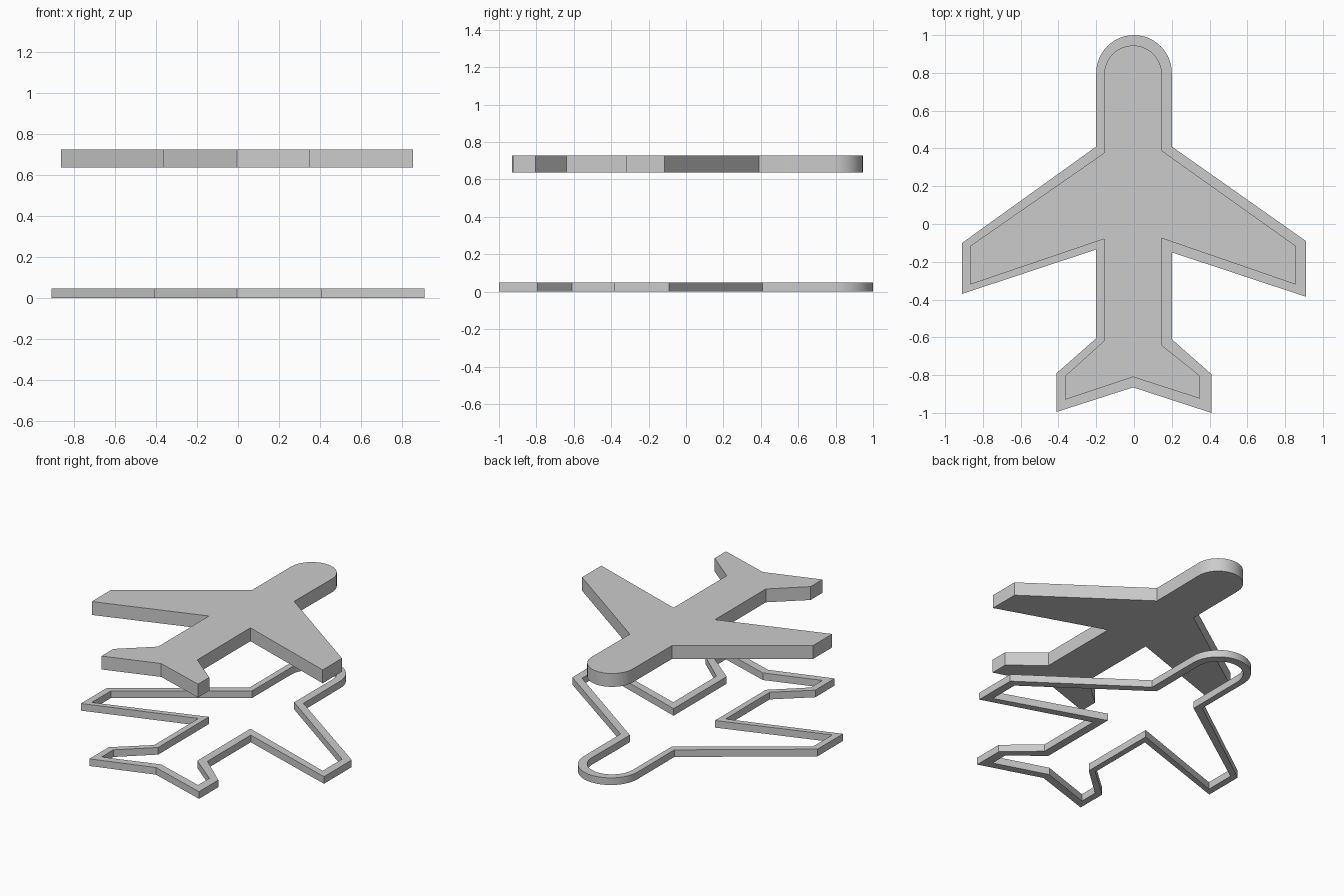
import bpy, bmesh
from math import sin, cos, pi

if "Cube" in bpy.data.objects:
    bpy.data.objects.remove(bpy.data.objects["Cube"])

STEPS = 24


def outline(corners, cx, cy, rx, ry):
    """Nose arc from right to left, then the corners down the left and up the right side."""
    arc = [(cx + rx * cos(pi * i / STEPS), cy + ry * sin(pi * i / STEPS)) for i in range(STEPS + 1)]
    return arc + corners


# Outer edge of the frame, corner by corner
outer = outline([
    (-.20, .41), (-.91, -.10), (-.91, -.37), (-.20, -.135), (-.20, -.605),
    (-.41, -.79), (-.41, -.995), (-.005, -.865), (.41, -1), (.41, -.795),
    (.20, -.61), (.20, -.15), (.91, -.385), (.91, -.09), (.20, .41), (.20, .54)],
    0, .8, .2, .2)

# Inner edge of the frame, also the silhouette of the plate
inner = outline([
    (-.16, .375), (-.865, -.115), (-.865, -.32), (-.16, -.08), (-.16, -.62),
    (-.365, -.805), (-.365, -.93), (-.005, -.81), (.35, -.925), (.35, -.805),
    (.145, -.64), (.145, -.075), (.855, -.32), (.855, -.115), (.145, .39), (.145, .54)],
    -.005, .79, .153, .155)


def finish(bm, name):
    bmesh.ops.recalc_face_normals(bm, faces=bm.faces)
    mesh = bpy.data.meshes.new(name)
    bm.to_mesh(mesh)
    bm.free()
    obj = bpy.data.objects.new(name, mesh)
    bpy.context.collection.objects.link(obj)
    bpy.ops.object.select_all(action='DESELECT')
    obj.select_set(True)
    bpy.context.view_layer.objects.active = obj
    bpy.ops.object.shade_smooth_by_angle(angle=0.4)
    return obj


def loop(bm, points, z):
    return [bm.verts.new((x, y, z)) for x, y in points]


def bridge(bm, a, b):
    for i in range(len(a)):
        j = (i + 1) % len(a)
        bm.faces.new((a[i], a[j], b[j], b[i]))


# Open frame on the ground
bm = bmesh.new()
rings = [loop(bm, outer, 0), loop(bm, outer, .048), loop(bm, inner, .048), loop(bm, inner, 0)]
for k in range(4):
    bridge(bm, rings[k], rings[(k + 1) % 4])
finish(bm, "airplane_cutter_frame")

# Solid plate floating above it
bm = bmesh.new()
bottom, top = loop(bm, inner, .637), loop(bm, inner, .727)
bm.faces.new(bottom)
bm.faces.new(top)
bridge(bm, bottom, top)
finish(bm, "airplane_plate")
